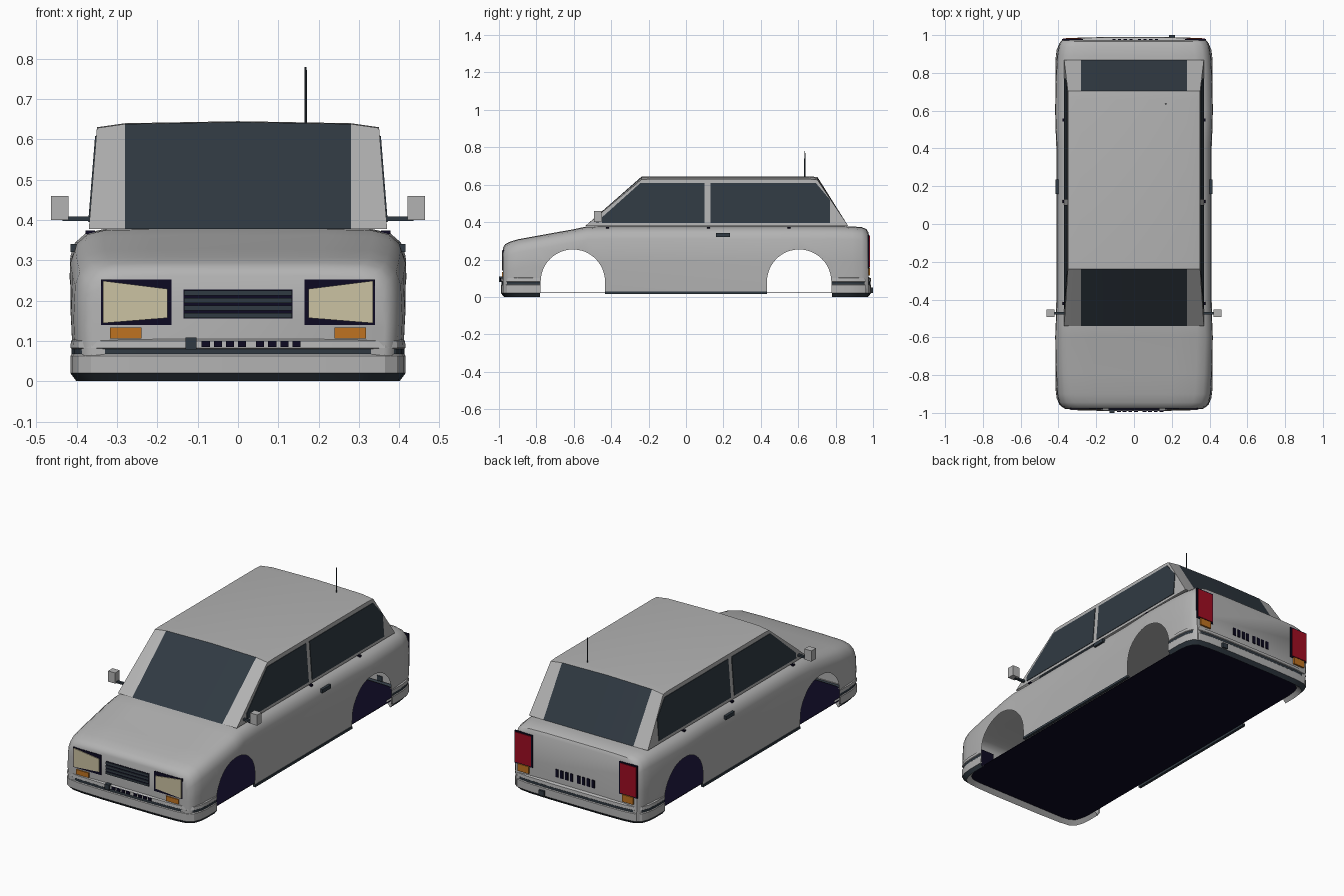
import bpy, bmesh, math

default = bpy.data.objects.get("Cube")
if default:
    bpy.data.objects.remove(default, do_unlink=True)


def material(name, r, g, b):
    mat = bpy.data.materials.new(name)
    mat.use_nodes = True
    mat.diffuse_color = (r, g, b, 1)
    bsdf = next(n for n in mat.node_tree.nodes if n.type == 'BSDF_PRINCIPLED')
    bsdf.inputs["Base Color"].default_value = (r, g, b, 1)
    bsdf.inputs["Roughness"].default_value = 0.6
    return mat


paint = material("silver paint", .45, .45, .45)
slate = material("slate glass and trim", .03, .042, .055)
navy = material("dark navy", .004, .003, .016)
cream = material("headlight cream", .6, .54, .36)
orange = material("indicator orange", .52, .17, .015)
red = material("tail light red", .35, .004, .016)


def finish(name, bm, mats, smooth_angle=None):
    """Turn a bmesh into a linked object."""
    bmesh.ops.recalc_face_normals(bm, faces=bm.faces[:])
    mesh = bpy.data.meshes.new(name)
    bm.to_mesh(mesh)
    bm.free()
    obj = bpy.data.objects.new(name, mesh)
    bpy.context.collection.objects.link(obj)
    for mat in mats:
        mesh.materials.append(mat)
    if smooth_angle:
        smooth(obj, smooth_angle)
    return obj


def smooth(obj, degrees):
    bpy.ops.object.select_all(action='DESELECT')
    obj.select_set(True)
    bpy.context.view_layer.objects.active = obj
    bpy.ops.object.shade_smooth_by_angle(angle=math.radians(degrees))


def loft(bm, rings, closed=False):
    """Skin consecutive rings of points; returns the vertex rows."""
    rows = [[bm.verts.new(p) for p in ring] for ring in rings]
    for i, (a, b) in enumerate(zip(rows, rows[1:])):
        count = len(a)
        for j in range(count if closed else count - 1):
            k = (j + 1) % count
            bm.faces.new((a[j], a[k], b[k], b[j])).material_index = i
    return rows


def prism(name, back, front, mat):
    """Solid between two matching polygons."""
    bm = bmesh.new()
    rows = loft(bm, [back, front], closed=True)
    for row in rows:
        bm.faces.new(row)
    for face in bm.faces:
        face.material_index = 0
    return finish(name, bm, [mat])


def box(name, xs, ys, zs, mat):
    ring = lambda z: [(xs[i], ys[j], z) for i, j in ((0, 0), (1, 0), (1, 1), (0, 1))]
    return prism(name, ring(zs[0]), ring(zs[1]), mat)


def sides(name):
    return (("left_" + name, 1), ("right_" + name, -1))


# Lower body: sections along the length, given as (y, half width, height)
stations = [(-.978, .365, .262), (-.968, .383, .281), (-.945, .398, .294),
            (-.9, .408, .308), (-.79, .414, .328), (-.6, .42, .362),
            (-.53, .416, .377), (-.4, .411, .38), (.4, .411, .38),
            (.6, .42, .38), (.8, .414, .38), (.89, .408, .377),
            (.94, .4, .373), (.965, .39, .363), (.975, .38, .345)]


def section(y, w, t):
    half = [(w - .006, .02), (w, .5 * t), (w - .004, t - .07), (w - .016, t - .036),
            (w - .042, t - .013), (w - .085, t - .003), (w - .2, t)]
    return [(x, y, z) for x, z in half] + [(-x, y, z) for x, z in reversed(half)]


bm = bmesh.new()
rows = loft(bm, [section(*s) for s in stations], closed=True)
for row in (rows[0], rows[-1]):
    bm.faces.new(row)
for face in bm.faces:
    face.material_index = 0
body = finish("lower_body", bm, [paint])

# Wheel arches cut through the body
radius, axle, hub = .172, .605, .082
arc = [(radius * math.cos(math.pi * i / 24), hub + radius * math.sin(math.pi * i / 24))
       for i in range(25)]
arch = [(radius, -.2)] + arc + [(-radius, -.2)]
for name, y in (("front_arch_cutter", -axle), ("rear_arch_cutter", axle)):
    cutter = prism(name, [(-1, y + p, z) for p, z in arch],
                   [(1, y + p, z) for p, z in arch], paint)
    mod = body.modifiers.new(name, 'BOOLEAN')
    mod.operation, mod.solver, mod.object = 'DIFFERENCE', 'EXACT', cutter
    bpy.ops.object.select_all(action='DESELECT')
    bpy.context.view_layer.objects.active = body
    body.select_set(True)
    bpy.ops.object.modifier_apply(modifier=mod.name)
    bpy.data.objects.remove(cutter, do_unlink=True)

# Leave a hollow shell: drop the underside and the cut walls
bm = bmesh.new()
bm.from_mesh(body.data)
inner = [f for f in bm.faces if abs(f.normal.x) < .2 and f.calc_center_median().z < .262
         and abs(f.calc_center_median().y) < .97]
bmesh.ops.delete(bm, geom=inner, context='FACES')
bm.to_mesh(body.data)
bm.free()
smooth(body, 35)

# Floor pan
box("floor_pan", (-.385, .385), (-.945, .945), (.02, .023), navy)

# Cabin: each column runs from windscreen foot over the roof to the tail
columns = [(-.37, -.35, .63), (-.28, -.28, .64), (0, 0, .645), (.28, .28, .64), (.37, .35, .63)]
bm = bmesh.new()
rows = loft(bm, [[(foot, -.54, .378), (top, -.238, z - .002), (top, -.19, z),
                  (top, .66, z), (top, .703, z - .004), (foot, .868, .378)]
                 for foot, top, z in columns])
for face in bm.faces:
    middle = face.calc_center_median()
    is_glass = abs(middle.x) < .2 and middle.z < .6
    face.material_index = 1 if is_glass else 0
for row in (rows[0], rows[-1]):
    bm.faces.new(row).material_index = 0
finish("cabin", bm, [paint, slate], 20)

# Side windows lie on the leaning cabin walls
windows = {"front_side_window": [(-.45, .395), (.1, .395), (.1, .608), (-.245, .608), (-.45, .425)],
           "rear_side_window": [(.13, .395), (.77, .395), (.77, .52), (.695, .608), (.13, .608)]}
for label, outline in windows.items():
    for name, s in sides(label):
        wall = lambda lift: [(s * (.37 - .08 * (z - .378) + lift), y, z) for y, z in outline]
        prism(name, wall(-.003), wall(.003), slate)

# Bumpers: a wrapped outline stacked in bands
wrap = [(.416, .78), (.416, .87), (.41, .92), (.395, .957), (.365, .978), (.3, .986), (.15, .99)]
wrap += [(-x, y) for x, y in reversed(wrap)]
bands = [(.03, .05), (0, .018), (.02, 0), (.063, 0), (.067, .004), (.08, .004), (.083, 0),
         (.1, .002), (.109, .02)]
for name, s in (("front_bumper", -1), ("rear_bumper", 1)):
    bm = bmesh.new()
    loft(bm, [[(x * (1 - 2 * inset), s * (y - inset * (y > .8)), z) for x, y in wrap]
              for z, inset in bands])
    for face in bm.faces:
        face.material_index = 1 if face.material_index in (1, 4) else 0
    finish(name, bm, [paint, slate], 25)


def plate(name, xs, zs, mat, s, depth):
    """Thin plate on the nose (s = -1) or tail (s = 1)."""
    return box(name, xs, (s * .972, s * depth), zs, mat)


# Front lamps
for name, s in sides("headlight"):
    plate(name + "_frame", (s * .165, s * .34), (.14, .252), navy, -1, .981)
    lens = [(s * .175, .157), (s * .335, .144), (s * .335, .249), (s * .175, .229)]
    prism(name + "_lens", [(x, -.979, z) for x, z in lens],
          [(x, -.985, z) for x, z in lens], cream)
for name, s in sides("front_indicator"):
    plate(name, (s * .24, s * .318), (.106, .133), orange, -1, .985)

# Grille with horizontal bars
plate("grille_back", (-.135, .135), (.156, .227), navy, -1, .981)
for i in range(4):
    z = .157 + i * .0185
    plate(f"grille_bar_{i}", (-.134, .134), (z, z + .012), slate, -1, .985)

# Tail lamps
for name, s in sides("tail_light"):
    plate(name + "_frame", (s * .27, s * .382), (.152, .335), navy, 1, .979)
    plate(name + "_lens", (s * .278, s * .376), (.16, .328), red, 1, .983)
for name, s in sides("rear_indicator"):
    plate(name, (s * .29, s * .36), (.115, .155), orange, 1, .985)

# Plain slots on nose and tail
for i in range(8):
    x = -.09 + i * .03 + (.015 if i > 3 else 0)
    box(f"front_slot_{i}", (x, x + .02), (-.995, -.98), (.085, .1), navy)
    plate(f"rear_slot_{i}", (x - .025, x - .008), (.14, .183), navy, 1, .98)

# Towing covers
box("front_tow_cover", (-.13, -.103), (-1, -.97), (.079, .108), slate)
box("rear_tow_cover", (.185, .218), (.97, 1), (.022, .05), slate)

# Mirrors, handles, sills and hinges on both sides
for name, s in sides("mirror"):
    box(name + "_arm", (s * .355, s * .435), (-.48, -.465), (.398, .409), slate)
    box(name + "_housing", (s * .42, s * .464), (-.492, -.452), (.4, .46), paint)
for name, s in sides("door_handle"):
    box(name, (s * .4, s * .415), (.16, .235), (.32, .341), slate)
for name, s in sides("sill_strip"):
    box(name, (s * .395, s * .41), (-.432, .432), (.016, .029), slate)
for name, s in sides("hinge"):
    for i, y in enumerate((-.42, .12, .55)):
        box(f"{name}_{i}", (s * .355, s * .378), (y - .008, y + .008), (.365, .374), navy)

# Aerial
bm = bmesh.new()
bmesh.ops.create_cone(bm, cap_ends=True, segments=8, radius1=.0035, radius2=.0025, depth=.15)
bmesh.ops.translate(bm, verts=bm.verts, vec=(.168, .635, .705))
finish("aerial", bm, [slate])
